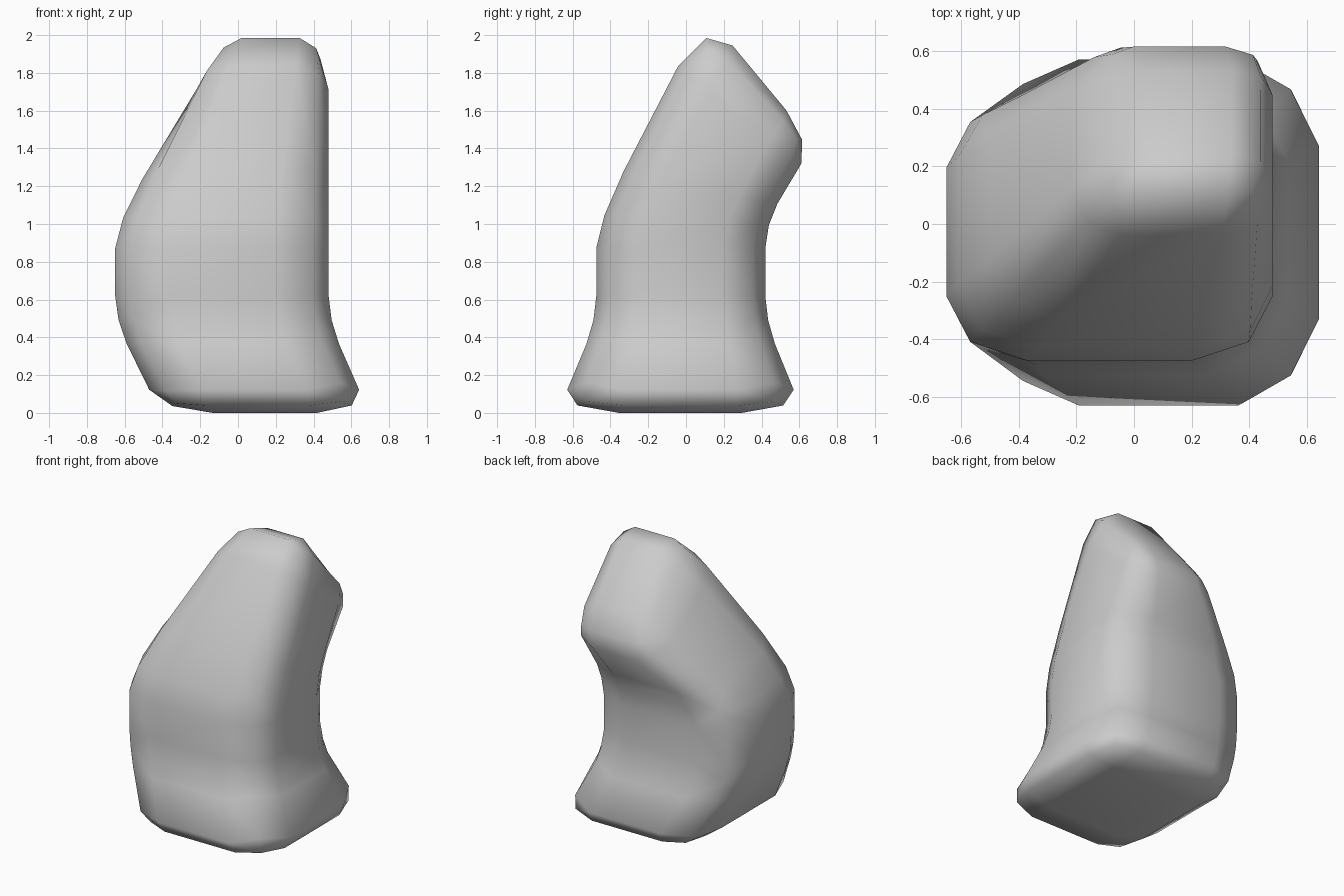
import bpy, bmesh

if "Cube" in bpy.data.objects:
    bpy.data.objects.remove(bpy.data.objects["Cube"])

# Cage cross-sections, each: front-left, front-right, back-right, back-left
rings = [
    [(-0.41, -0.68, 0), (0.695, -0.68, 0), (0.695, 0.62, 0), (-0.41, 0.62, 0)],
    [(-0.65, -0.475, 0.49), (0.48, -0.475, 0.49), (0.48, 0.42, 0.49), (-0.65, 0.42, 0.49)],
    [(-0.65, -0.475, 1.0), (0.48, -0.475, 1.0), (0.48, 0.42, 1.0), (-0.65, 0.42, 1.0)],
    [(-0.08, 0.104, 2.117), (0.48, 0.104, 2.117), (0.48, 0.675, 1.428), (-0.08, 0.675, 1.428)],
]

# Loft the cross-sections into a closed body
bm = bmesh.new()
loops = [[bm.verts.new(p) for p in ring] for ring in rings]
for low, high in zip(loops, loops[1:]):
    for i in range(4):
        j = (i + 1) % 4
        bm.faces.new((low[i], low[j], high[j], high[i]))
bm.faces.new(loops[0][::-1])
bm.faces.new(loops[-1])
for f in bm.faces:
    f.smooth = True
mesh = bpy.data.meshes.new("leaning_rock")
bm.to_mesh(mesh)
bm.free()
rock = bpy.data.objects.new("leaning_rock", mesh)
bpy.context.collection.objects.link(rock)

# Round every edge by a quarter of its neighbours' length
bevel = rock.modifiers.new("rounding", 'BEVEL')
bevel.limit_method = 'NONE'
bevel.offset_type = 'PERCENT'
bevel.width_pct = 25
bevel.segments = 2
bevel.use_clamp_overlap = False
